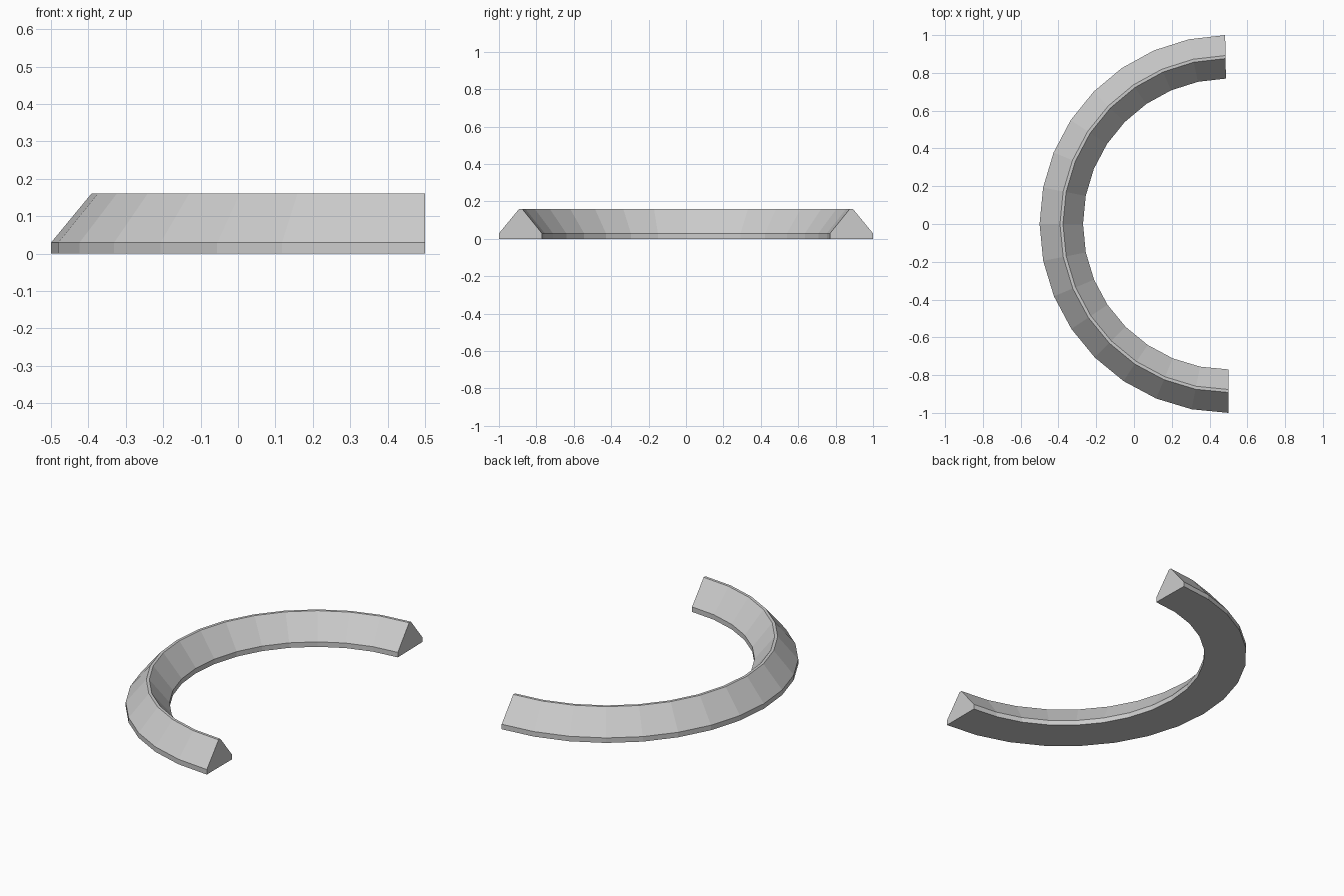
import bpy
import bmesh
from math import radians, cos, sin

if "Cube" in bpy.data.objects:
    bpy.data.objects.remove(bpy.data.objects["Cube"], do_unlink=True)

# One plain grey material
grey = bpy.data.materials.new("light_grey")
grey.use_nodes = True
colour = (0.6, 0.6, 0.6, 1.0)
grey.diffuse_color = colour
grey.node_tree.nodes["Principled BSDF"].inputs["Base Color"].default_value = colour

# Cross-section as (radius, height): low kerb sides, sloping up to a narrow ridge
PROFILE = [(1.0, 0.0), (1.0, 0.029), (0.892, 0.16),
           (0.876, 0.16), (0.77, 0.029), (0.77, 0.0)]
CENTRE_X = 0.5
STEPS = 8

# Sweep angles: the back arm stops a touch short of a quarter turn
back_arm = [180 - 89 * i / STEPS for i in range(STEPS, 0, -1)]
front_arm = [180 + 90 * i / STEPS for i in range(STEPS + 1)]

bm = bmesh.new()
rings = []
for angle in back_arm + front_arm:
    a = radians(angle)
    rings.append([bm.verts.new((CENTRE_X + r * cos(a), r * sin(a), z))
                  for r, z in PROFILE])

# Skin between neighbouring sections
count = len(PROFILE)
for a, b in zip(rings, rings[1:]):
    for i in range(count):
        j = (i + 1) % count
        bm.faces.new((a[i], a[j], b[j], b[i]))

# End caps
bm.faces.new(rings[0])
bm.faces.new(rings[-1])
bmesh.ops.recalc_face_normals(bm, faces=bm.faces)

mesh = bpy.data.meshes.new("curved_barrier")
bm.to_mesh(mesh)
bm.free()
mesh.materials.append(grey)
barrier = bpy.data.objects.new("curved_barrier", mesh)
bpy.context.collection.objects.link(barrier)
